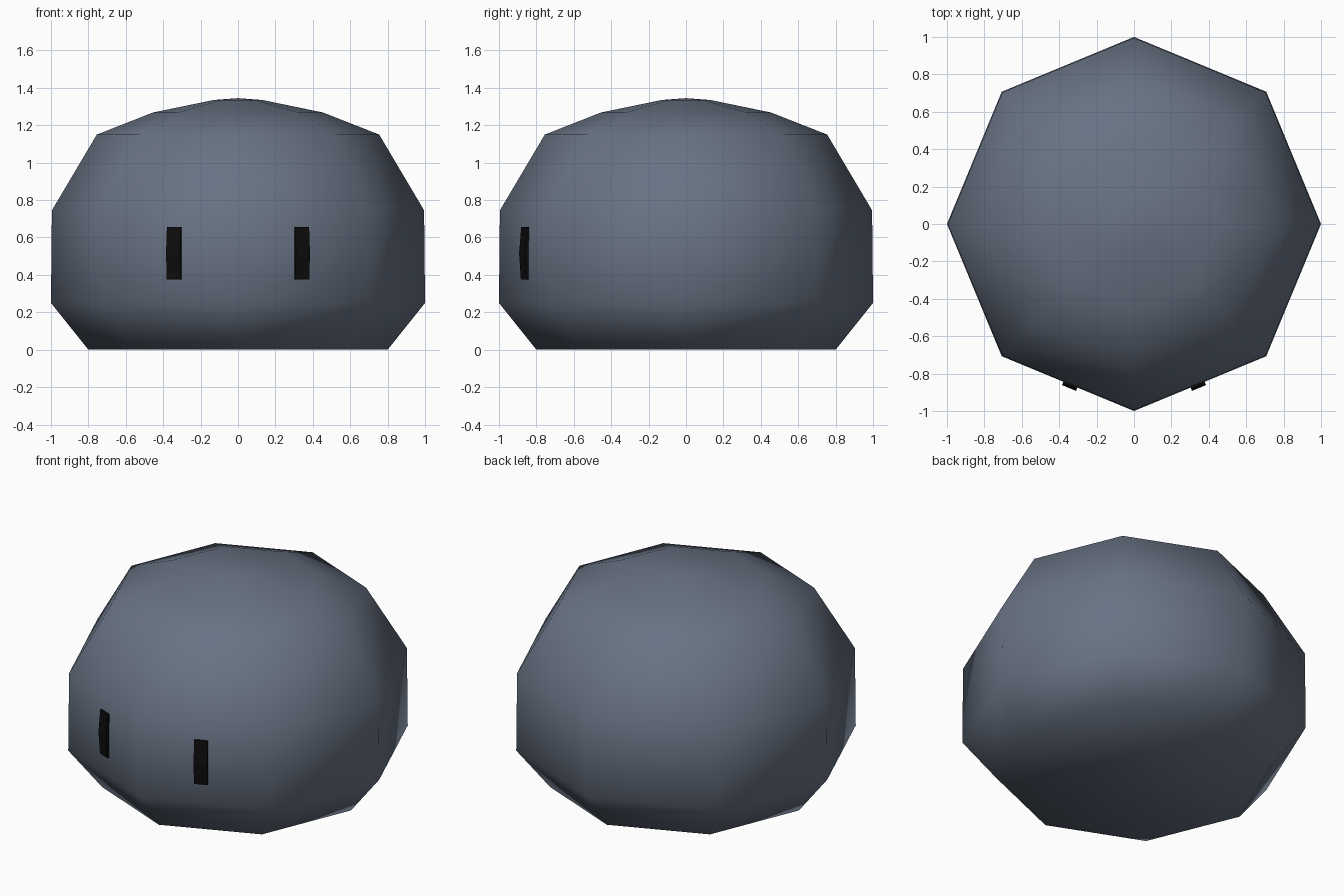
import bpy, bmesh, math
from mathutils import Vector

if "Cube" in bpy.data.objects:
    bpy.data.objects.remove(bpy.data.objects["Cube"])


def make_object(name, bm, color, smooth):
    bmesh.ops.recalc_face_normals(bm, faces=bm.faces)
    me = bpy.data.meshes.new(name)
    bm.to_mesh(me)
    bm.free()
    for p in me.polygons:
        p.use_smooth = smooth
    mat = bpy.data.materials.new(name + "_material")
    mat.diffuse_color = color
    mat.use_nodes = True
    mat.node_tree.nodes["Principled BSDF"].inputs["Base Color"].default_value = mat.diffuse_color
    me.materials.append(mat)
    ob = bpy.data.objects.new(name, me)
    bpy.context.collection.objects.link(ob)
    return ob


# Body: eight-sided smooth blob lofted through (radius, height) rings
SIDES = 8
PROFILE = [(0.8, 0.0), (1.0, 0.25), (0.995, 0.745), (0.755, 1.15),
           (0.455, 1.268), (0.13, 1.335)]
bm = bmesh.new()
rings = []
for r, z in PROFILE:
    angles = [math.tau * i / SIDES for i in range(SIDES)]
    rings.append([bm.verts.new((r * math.cos(a), r * math.sin(a), z)) for a in angles])
for low, high in zip(rings, rings[1:]):
    for i in range(SIDES):
        j = (i + 1) % SIDES
        bm.faces.new((low[i], low[j], high[j], high[i]))
bm.faces.new(rings[0][::-1])
top = bm.verts.new((0, 0, 1.345))
for i in range(SIDES):
    bm.faces.new((rings[-1][i], rings[-1][(i + 1) % SIDES], top))
make_object("body", bm, (0.14, 0.17, 0.23, 1), True)


# Eyes: thin dark strips lying on the two front facets, bowed at mid height
def eye(name, side):
    normal = Vector((side * math.sin(math.pi / 8), -math.cos(math.pi / 8), 0))
    along = Vector((side * math.cos(math.pi / 8), math.sin(math.pi / 8), 0))
    bm = bmesh.new()
    loops = []
    for z, out in ((0.375, 0.933), (0.515, 0.943), (0.655, 0.931)):
        loops.append([bm.verts.new(normal * d + along * s + Vector((0, 0, z)))
                      for d, s in ((0.90, -0.055), (out, -0.055), (out, 0.026), (0.90, 0.026))])
    for low, high in zip(loops, loops[1:]):
        for i in range(4):
            j = (i + 1) % 4
            bm.faces.new((low[i], low[j], high[j], high[i]))
    bm.faces.new(loops[0])
    bm.faces.new(loops[-1])
    make_object(name, bm, (0.004, 0.004, 0.004, 1), False)


eye("right_eye", 1)
eye("left_eye", -1)
